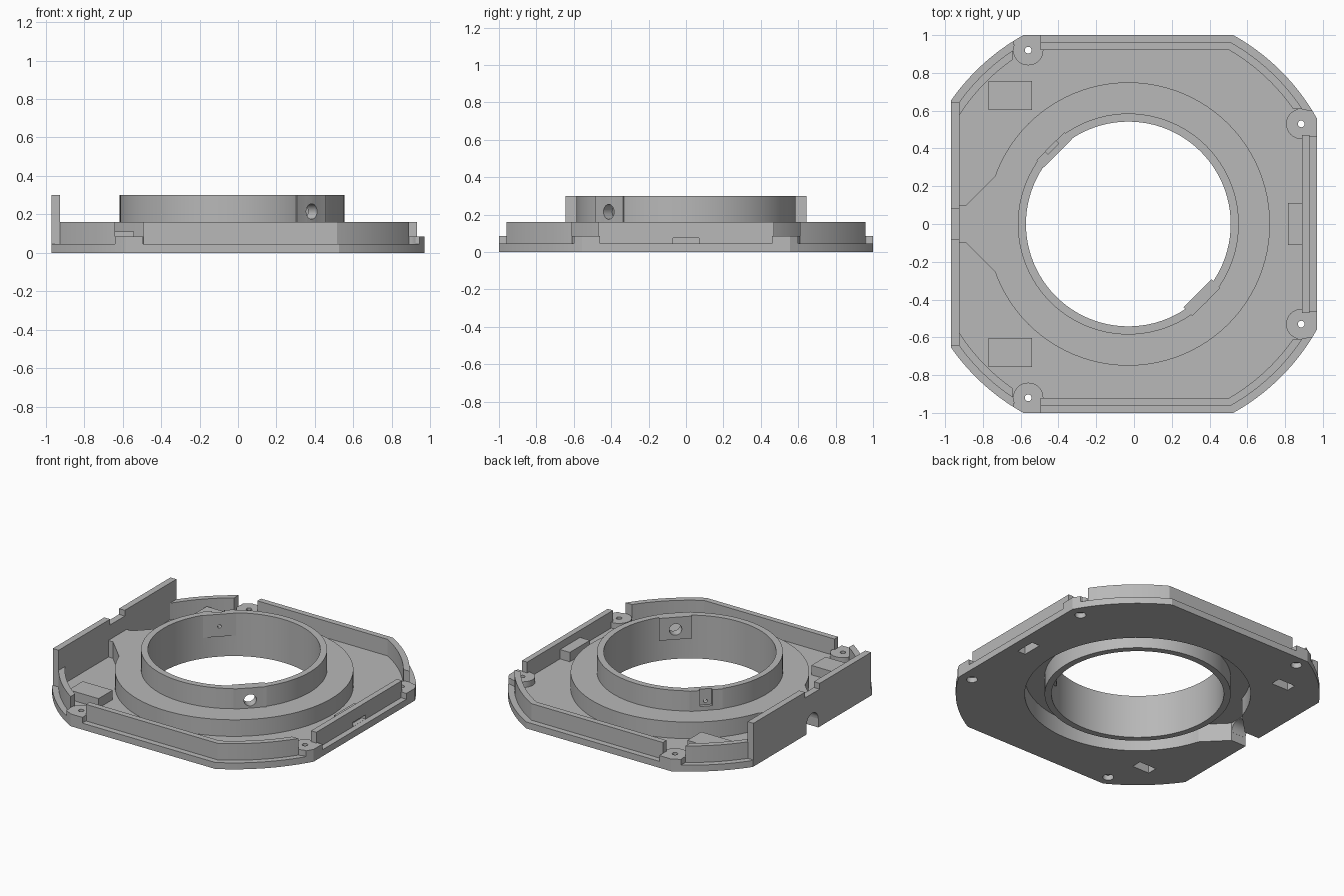
import bpy, bmesh, math
from mathutils import Matrix

if "Cube" in bpy.data.objects:
    bpy.data.objects.remove(bpy.data.objects["Cube"])

CX = -0.03          # axis of the round opening
R = 1.144           # radius of the rounded corners
FLOOR, DECK, TOP = 0.045, 0.16, 0.30

grey = bpy.data.materials.new("plain_grey")
grey.use_nodes = True
grey.diffuse_color = (0.48, 0.48, 0.48, 1)
grey.node_tree.nodes["Principled BSDF"].inputs["Base Color"].default_value = grey.diffuse_color


def finish(name, bm):
    bmesh.ops.recalc_face_normals(bm, faces=bm.faces)
    mesh = bpy.data.meshes.new(name)
    bm.to_mesh(mesh)
    bm.free()
    mesh.materials.append(grey)
    ob = bpy.data.objects.new(name, mesh)
    bpy.context.collection.objects.link(ob)
    return ob


def prism(name, points, z0, z1):
    bm = bmesh.new()
    face = bm.faces.new([bm.verts.new((x, y, z0)) for x, y in points])
    up = bmesh.ops.extrude_face_region(bm, geom=[face])
    bmesh.ops.translate(bm, vec=(0, 0, z1 - z0),
                        verts=[v for v in up["geom"] if isinstance(v, bmesh.types.BMVert)])
    return finish(name, bm)


def box(name, x0, x1, y0, y1, z0, z1):
    return prism(name, [(x0, y0), (x1, y0), (x1, y1), (x0, y1)], z0, z1)


def disc(name, x, y, r, z0, z1, n=32):
    ring = [math.tau * i / n for i in range(n)]
    return prism(name, [(x + r * math.cos(a), y + r * math.sin(a)) for a in ring], z0, z1)


def rod_x(name, x0, x1, y, z, r):
    """Cylinder lying along x."""
    ob = disc(name, 0, 0, r, x0, x1, 24)
    ob.data.transform(Matrix.Translation((0, y, z)) @ Matrix.Rotation(math.pi / 2, 4, 'Y'))
    return ob


def turned(ob, degrees):
    """Swing a part built on the +x side around the opening axis."""
    ob.data.transform(Matrix.Translation((CX, 0, 0)) @ Matrix.Rotation(math.radians(degrees), 4, 'Z'))
    return ob


def combine(target, operation, *others):
    for other in others:
        mod = target.modifiers.new("shape", 'BOOLEAN')
        mod.operation, mod.solver, mod.object = operation, 'EXACT', other
        bpy.context.view_layer.objects.active = target
        bpy.ops.object.modifier_apply(modifier=mod.name)
        bpy.data.objects.remove(other)
    return target


def outline(inset, x0=-0.97, x1=0.97, n=14):
    """Straight sides joined by arcs of one large circle."""
    r, h = R - inset, 1 - inset
    half = []
    for edge, end in ((x1 - inset, False), (x0, True)):
        a = math.acos((edge - CX) / r)
        b = math.asin(h / r)
        if end:
            b = math.pi - b
        span = (b, a) if end else (a, b)
        for i in range(n + 1):
            t = span[0] + (span[1] - span[0]) * i / n
            half.append((CX + r * math.cos(t), r * math.sin(t)))
    return half + [(x, -y) for x, y in reversed(half)]


# Floor plate with raised deck ring and cable spout
body = prism("base_plate", outline(0), 0, FLOOR)
combine(body, 'UNION', disc("deck", CX, 0, 0.75, 0, DECK, 96),
        prism("spout", [(-0.6, -0.38), (-0.6, 0.38), (-0.75, 0.24), (-0.89, 0.10), (-0.95, 0.10),
                        (-0.95, -0.10), (-0.89, -0.10), (-0.75, -0.24)], 0, DECK))

# Screw bosses, clip pads and connector block
bosses = [(x, s * y) for x, y in ((-0.56, 0.92), (0.885, 0.53)) for s in (-1, 1)]
for x, y in bosses:
    boss = disc("boss", x, y, 0.08, 0, 0.085)
    s = math.copysign(1, y)
    if x < 0:
        fill = box("fill", -0.64, -0.495, min(s * 0.95, s * 1.1), max(s * 0.95, s * 1.1), 0, 0.085)
    else:
        fill = box("fill", 0.92, 1.1, y - 0.07, y + 0.07, 0, 0.085)
    combine(boss, 'UNION', fill)
    combine(boss, 'INTERSECT', prism("limit", outline(0), -0.1, 0.2))
    combine(body, 'UNION', boss)
for s in (-1, 1):
    combine(body, 'UNION', box("pad", -0.77, -0.54, s * 0.68 - 0.077, s * 0.68 + 0.077, 0.01, 0.11))
combine(body, 'UNION', box("block", 0.815, 0.90, -0.11, 0.11, 0.01, 0.11))

# Bore, underside groove and cable channel
combine(body, 'DIFFERENCE', disc("bore", CX, 0, 0.56, -0.1, 0.4, 96))
groove = combine(disc("groove", CX, 0, 0.71, -0.1, 0.125, 96), 'DIFFERENCE',
                 disc("core", CX, 0, 0.585, -0.2, 0.3, 96))
flare = prism("flare", [(-0.66, -0.26), (-0.66, 0.26), (-0.72, 0.20), (-0.855, 0.065),
                        (-0.855, -0.065), (-0.72, -0.20)], -0.1, 0.125)
combine(body, 'DIFFERENCE', groove, flare)


def arch(x0, x1):
    return combine(box("arch", x0, x1, -0.065, 0.065, -0.1, 0.06), 'UNION',
                   rod_x("arch_top", x0, x1, 0, 0.06, 0.0645))


combine(body, 'DIFFERENCE', arch(-1.1, -0.80))

# Screw holes with counterbores, and pockets underneath
for x, y in bosses:
    combine(body, 'DIFFERENCE', disc("hole", x, y, 0.018, -0.1, 0.2, 16),
            disc("counterbore", x, y, 0.035, -0.1, 0.035, 24))
for s in (-1, 1):
    combine(body, 'DIFFERENCE',
            box("pocket", -0.72, -0.59, s * 0.68 - 0.035, s * 0.68 + 0.035, -0.1, 0.08))
combine(body, 'DIFFERENCE', box("pocket", 0.835, 0.895, -0.07, 0.07, -0.1, 0.075))

# Rim wall, interrupted at the bosses
wall = combine(prism("rim_wall", outline(0.04, x0=-0.935), FLOOR - 0.01, DECK), 'DIFFERENCE',
               prism("hollow", outline(0.08, x0=-1.0), -0.1, 0.4))
for s in (-1, 1):
    combine(wall, 'DIFFERENCE', box("gap", -0.64, -0.495, s * 0.93 - 0.12, s * 0.93 + 0.12, -0.1, 0.4),
            box("gap", 0.78, 1.1, s * 0.54 - 0.07, s * 0.54 + 0.07, -0.1, 0.4))
combine(wall, 'DIFFERENCE', box("slot", 0.82, 1.1, -0.07, 0.07, 0.046, 0.075))

# Tall end panel with cable arch and top notch
panel = box("end_panel", -0.97, -0.925, -0.645, 0.645, 0, TOP)
combine(panel, 'DIFFERENCE', arch(-1.1, -0.85), box("notch", -1.1, -0.85, -0.08, 0.08, 0.26, 0.4))

# Collar tube with two thickened flats
tube = combine(disc("collar_tube", CX, 0, 0.585, 0, TOP, 96), 'DIFFERENCE',
               disc("bore", CX, 0, 0.542, -0.1, 0.4, 96))
for angle, inner in ((-45, 0.518), (135, 0.528)):
    combine(tube, 'UNION', turned(box("flat", inner, 0.583, -0.105, 0.105, 0.145, TOP), angle))
combine(tube, 'DIFFERENCE', turned(rod_x("bolt_hole", 0.4, 0.7, 0, 0.215, 0.04), -45),
        turned(rod_x("pin_hole", 0.4, 0.7, 0, 0.215, 0.012), 135),
        turned(box("nut_pocket", 0.562, 0.7, -0.04, 0.04, 0.19, 0.4), 135))

# Crisp edges, smooth curves
for ob in (body, wall, panel, tube):
    bpy.ops.object.select_all(action='DESELECT')
    ob.select_set(True)
    bpy.context.view_layer.objects.active = ob
    bpy.ops.object.shade_smooth_by_angle(angle=math.radians(25))
